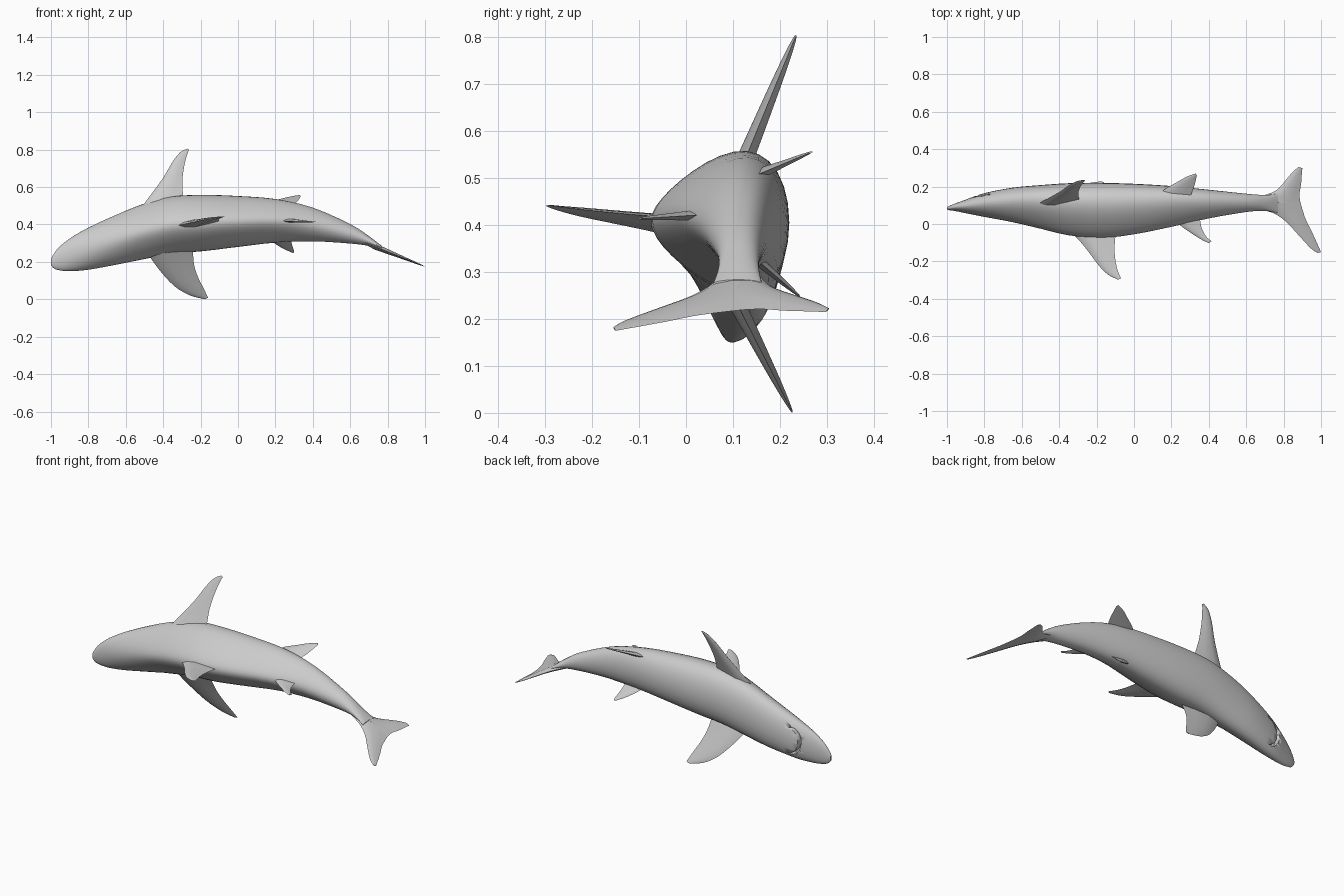
import bpy, bmesh, math
from mathutils import Vector

if "Cube" in bpy.data.objects:
    bpy.data.objects.remove(bpy.data.objects["Cube"])


def finish(name, bm, angle=35):
    bmesh.ops.recalc_face_normals(bm, faces=bm.faces[:])
    me = bpy.data.meshes.new(name)
    bm.to_mesh(me)
    bm.free()
    ob = bpy.data.objects.new(name, me)
    bpy.context.collection.objects.link(ob)
    bpy.ops.object.select_all(action='DESELECT')
    ob.select_set(True)
    bpy.context.view_layer.objects.active = ob
    bpy.ops.object.shade_smooth_by_angle(angle=math.radians(angle))
    return ob


def loft(name, rings, angle=35):
    """Skin closed rings of points and cap both ends."""
    bm = bmesh.new()
    vs = [[bm.verts.new(p) for p in r] for r in rings]
    n = len(vs[0])
    for a, b in zip(vs, vs[1:]):
        for i in range(n):
            j = (i + 1) % n
            bm.faces.new((a[i], a[j], b[j], b[i]))
    bm.faces.new(vs[0])
    bm.faces.new(vs[-1])
    return finish(name, bm, angle)


def spline(pts, steps):
    """Catmull-Rom through the given points."""
    pts = [Vector(p) for p in pts]
    q = [pts[0]] + pts + [pts[-1]]
    out = []
    for i in range(1, len(q) - 2):
        a, b, c, d = q[i - 1:i + 3]
        for s in range(steps):
            t = s / steps
            out.append(0.5 * (2 * b + (c - a) * t + (2 * a - 5 * b + 4 * c - d) * t * t
                              + (3 * b - a - 3 * c + d) * t ** 3))
    return out + [pts[-1]]


def fin(name, lead, trail, place, thick):
    """Blade with a lens section; place() lifts 2D outline points to 3D."""
    lead, trail = spline(lead, 3), spline(trail, 3)
    p0, p1, p2 = place(*lead[0]), place(*trail[0]), place(*trail[-1])
    normal = (p1 - p0).cross(p2 - p0).normalized()
    n = len(lead) - 1
    rings = []
    for i, (l, t) in enumerate(zip(lead, trail)):
        a, b = place(*l), place(*t)
        h = thick * (1 - i / n) + 0.002
        side = [(0.12, 0.6), (0.35, 1.0), (0.7, 0.55)]
        rings.append([a] + [a.lerp(b, u) + normal * h * k for u, k in side] + [b]
                     + [a.lerp(b, u) - normal * h * k for u, k in reversed(side)])
    return loft(name, rings)


# Body: x, z low, z high, y back, y belly
stations = [
    (-1.0, .183, .215), (-.985, .166, .242), (-.96, .156, .275), (-.9, .15, .325),
    (-.8, .158, .383), (-.65, .185, .452), (-.5, .215, .512), (-.35, .243, .55),
    (-.18, .258, .558), (0, .28, .552), (.2, .303, .536), (.4, .31, .49),
    (.6, .298, .402), (.7, .285, .338), (.77, .266, .284)]
sides = [(.079, .09), (.073, .098), (.07, .108), (.058, .13), (.038, .165), (.01, .194),
         (-.025, .208), (-.06, .218), (-.075, .22), (-.055, .215), (-.015, .203),
         (.03, .183), (.064, .162), (.07, .155), (.058, .162)]
zs = spline(stations, 3)
ys = spline([(s[0], *e) for s, e in zip(stations, sides)], 3)
N = 32
rings = []
for (x, z0, z1), (_, y0, y1) in zip(zs, ys):
    k = 0.42 * max(0.1, min(1, (x + 1.05) * 2, (0.75 - x) * 2))
    w = [math.sin(2 * math.pi * i / N) * (1 + k * math.cos(2 * math.pi * i / N)) for i in range(N)]
    m = max(w)
    rings.append([Vector((x, (y0 + y1) / 2 + (y1 - y0) / 2 * math.cos(2 * math.pi * i / N),
                          (z0 + z1) / 2 + (z1 - z0) / 2 * w[i] / m)) for i in range(N)])
body = loft("body", rings)

# Mouth: crescent slot cut into the belly side of the head
outer, inner = [], []
for i in range(13):
    a = math.radians(75 + 210 * i / 12)
    thin = 0.004 + 0.02 * math.sin(math.pi * i / 12)
    for lst, r in ((outer, .075), (inner, .075 - thin)):
        lst.append((-.79 + r * .8 * math.cos(a), .27 + r * 1.05 * math.sin(a)))
loop = outer + inner[::-1]
bm = bmesh.new()
f = bm.faces.new([bm.verts.new((x, .118, z)) for x, z in loop])
ext = bmesh.ops.extrude_face_region(bm, geom=[f])
bmesh.ops.translate(bm, vec=(0, .12, 0), verts=[v for v in ext["geom"] if isinstance(v, bmesh.types.BMVert)])
cutter = finish("mouth_cutter", bm)
cutter.hide_render = True
cutter.hide_set(True)
cut = body.modifiers.new("mouth", 'BOOLEAN')
cut.operation = 'DIFFERENCE'
cut.solver = 'EXACT'
cut.object = cutter

# Pectoral fins, outlined in x, z
fin("pectoral_fin_upper",
    [(-.52, .49), (-.48, .54), (-.4, .65), (-.35, .735), (-.31, .785), (-.272, .805)],
    [(-.29, .5), (-.294, .56), (-.298, .63), (-.288, .71), (-.273, .77), (-.262, .8)],
    lambda x, z: Vector((x, .13 + (z - .55) * .41, z)), .02)
fin("pectoral_fin_lower",
    [(-.5, .27), (-.47, .225), (-.415, .15), (-.34, .07), (-.26, .022), (-.18, 0.001)],
    [(-.24, .29), (-.24, .24), (-.233, .175), (-.21, .11), (-.182, .055), (-.16, .008)],
    lambda x, z: Vector((x, .11 + (.23 - z) * .51, z)), .02)

# Back fins, outlined in x, y
fin("dorsal_fin",
    [(-.37, -.03), (-.31, -.07), (-.25, -.14), (-.19, -.22), (-.14, -.27), (-.085, -.298)],
    [(-.1, -.02), (-.1, -.07), (-.104, -.13), (-.1, -.19), (-.088, -.245), (-.07, -.29)],
    lambda x, y: Vector((x, y, .41 + .1 * (x + .2) - .09 * (y + .08))), .022)
fin("second_dorsal_fin",
    [(.2, .03), (.25, -.01), (.3, -.045), (.36, -.083), (.4, -.102)],
    [(.35, .05), (.355, .01), (.365, -.03), (.388, -.07), (.415, -.092)],
    lambda x, y: Vector((x, y, .417 + .06 * (y + .05))), .01)

# Pelvic fins
fin("pelvic_fin_upper",
    [(.13, .155), (.17, .19), (.22, .218), (.28, .252), (.33, .27)],
    [(.3, .14), (.31, .17), (.32, .195), (.328, .225), (.336, .258)],
    lambda x, y: Vector((x, y, .515 + (y - .17) * .42)), .01)
fin("pelvic_fin_lower",
    [(.14, .34), (.18, .31), (.225, .28), (.26, .262), (.292, .248)],
    [(.28, .34), (.285, .31), (.291, .285), (.298, .265), (.301, .252)],
    lambda x, z: Vector((x, .17 + (.31 - z) * 1.17, z)), .01)

# Tail fin: two lobes sharing one sloped plane
tail = lambda x, y: Vector((x, y, .275 - .4 * (x - .75)))
fin("tail_lobe_long",
    [(.66, .08), (.74, .06), (.81, .015), (.88, -.06), (.945, -.13), (.982, -.155)],
    [(.885, .165), (.886, .13), (.9, .08), (.92, .02), (.955, -.05), (1.0, -.15)],
    tail, .014)
fin("tail_lobe_short",
    [(.66, .145), (.73, .165), (.775, .192), (.82, .245), (.85, .28), (.88, .305)],
    [(.9, .08), (.888, .125), (.885, .165), (.893, .21), (.896, .25), (.9, .298)],
    tail, .014)
